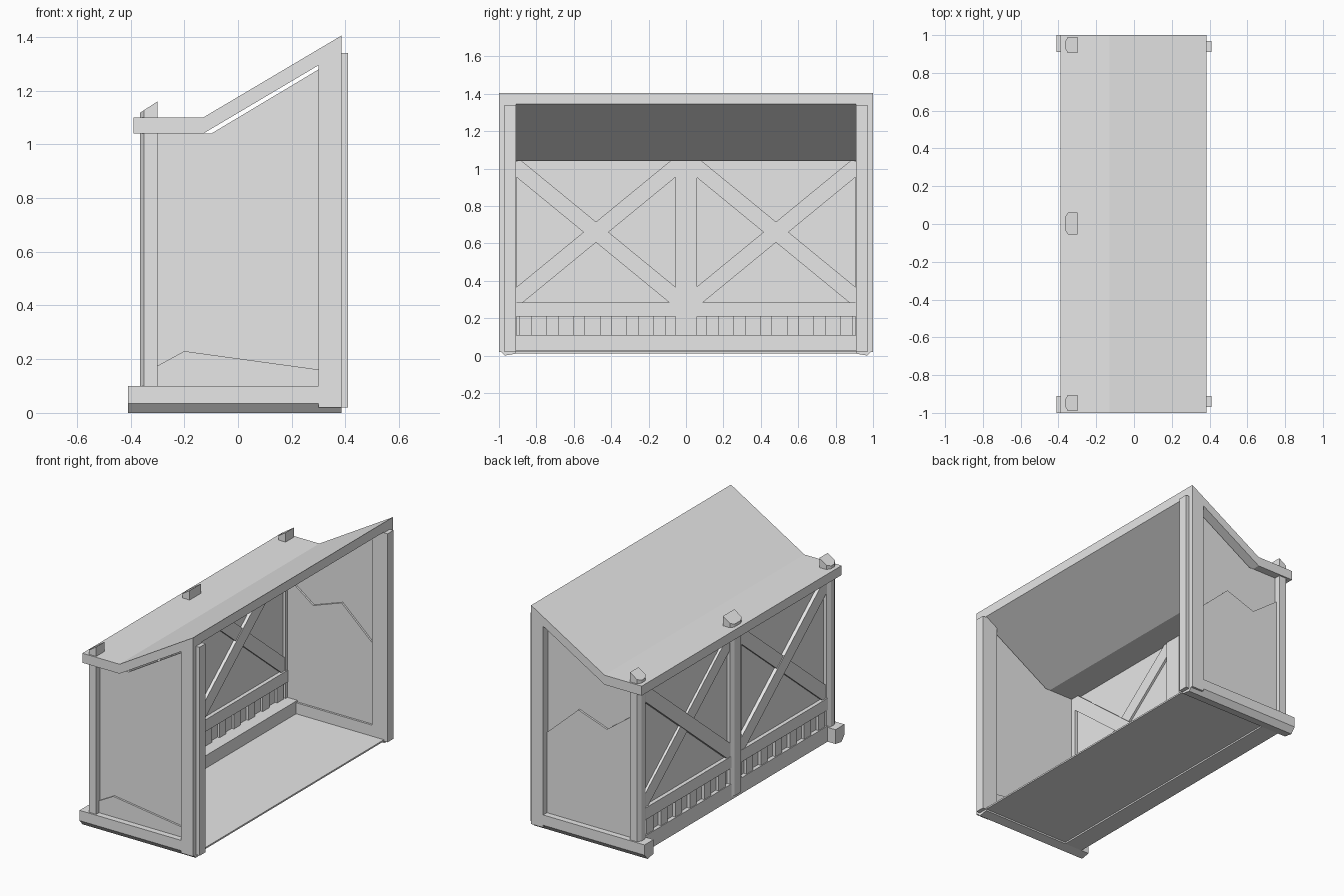
import bpy, bmesh
from math import atan2, hypot
from mathutils import Matrix, Vector

cube = bpy.data.objects.get("Cube")
if cube:
    bpy.data.objects.remove(cube, do_unlink=True)

GREY = (0.8, 0.8, 0.8, 1)
grey = bpy.data.materials.new("plain_grey")
grey.use_nodes = True
grey.diffuse_color = GREY
grey.node_tree.nodes["Principled BSDF"].inputs["Base Color"].default_value = GREY


def finish(name, bm):
    bmesh.ops.recalc_face_normals(bm, faces=bm.faces[:])
    mesh = bpy.data.meshes.new(name)
    bm.to_mesh(mesh)
    bm.free()
    mesh.materials.append(grey)
    obj = bpy.data.objects.new(name, mesh)
    bpy.context.scene.collection.objects.link(obj)
    return obj


def prism(name, points, axis, a, b, top_slope=None):
    """Extrude a 2D profile along x, y or z from a to b."""
    place = {"x": lambda p, d: (d, p[0], p[1]),
             "y": lambda p, d: (p[0], d, p[1]),
             "z": lambda p, d: (p[0], p[1], d)}[axis]
    bm = bmesh.new()
    lower = [bm.verts.new(place(p, a)) for p in points]
    upper = [bm.verts.new(place(p, b)) for p in points]
    bm.faces.new(lower)
    bm.faces.new(upper)
    n = len(points)
    for i in range(n):
        j = (i + 1) % n
        bm.faces.new((lower[i], lower[j], upper[j], upper[i]))
    if top_slope:
        for v in upper:
            v.co.z += top_slope * (v.co.x + 0.30)
    return finish(name, bm)


def box(name, x, y, z):
    return prism(name, [(x[0], y[0]), (x[1], y[0]), (x[1], y[1]), (x[0], y[1])], "z", *z)


def brace(name, start, end, x, width):
    """Slanted beam in the back wall, between two (y, z) points."""
    s, e = Vector(start), Vector(end)
    side = Vector((s.y - e.y, e.x - s.x)).normalized() * width / 2
    return prism(name, [s - side, e - side, e + side, s + side], "x", *x)


# Roof slab with a flat eave and a rising slope
prism("roof", [(-0.39, 1.04), (-0.39, 1.10), (-0.13, 1.10), (0.385, 1.405),
               (0.385, 1.345), (-0.13, 1.04)], "y", -1, 1)

# Floor
box("floor", (-0.35, 0.385), (-0.97, 0.97), (0.02, 0.03))

# Broken lower plaster edge of each end wall
cracks = {"front": [(0.31, 0.16), (-0.20, 0.23), (-0.31, 0.17)],
          "back": [(0.31, 0.60), (0.08, 0.81), (-0.12, 0.74), (-0.31, 0.88)]}

# End walls
for label, s in (("front", -1), ("back", 1)):
    prism(label + "_sill", [(s, 0.035), (s, 0.10), (s * 0.91, 0.10),
                            (s * 0.91, 0.01), (s * 0.97, 0.0)], "x", -0.41, 0.385)
    box(label + "_opening_post", (0.30, 0.385), sorted((s, s * 0.91)), (0.02, 1.30))
    prism(label + "_opening_post_head", [(0.30, 1.29), (0.385, 1.29), (0.385, 1.35), (0.30, 1.30)],
          "y", s, s * 0.91)
    box(label + "_post_board", (0.385, 0.41), sorted((s * 0.91, s * 0.97)), (0.02, 1.34))
    prism(label + "_end_panel", [(-0.33, 0.09), (0.31, 0.09), (0.31, 1.285),
                                 (-0.10, 1.04), (-0.33, 1.04)], "y", s * 0.935, s * 0.95)
    prism(label + "_lower_plaster", [(-0.31, 0.09), (0.31, 0.09)] + cracks[label],
          "y", s * 0.923, s * 0.962)

# Back wall posts with chamfered outer corners and sloping tops
for label, y0, y1 in (("front_corner", -0.99, -0.905), ("middle", -0.055, 0.06),
                      ("back_corner", 0.905, 0.99)):
    c = 0.025
    prism(label + "_post", [(-0.30, y0), (-0.30, y1), (-0.35, y1), (-0.365, y1 - c),
                            (-0.365, y0 + c), (-0.35, y0)], "z", 0.03, 1.16, 0.65)

# Back wall rails and panel
box("bottom_rail", (-0.355, -0.23), (-0.95, 0.95), (0.01, 0.11))
box("middle_rail", (-0.355, -0.295), (-0.95, 0.95), (0.21, 0.285))
box("back_panel", (-0.33, -0.32), (-0.95, 0.95), (0.10, 1.05))

# Short blocks between the rails and crossed braces, in both bays
for s in (-1, 1):
    side = "front" if s < 0 else "back"
    for i in range(6):
        y = s * (0.14 + i * 0.144)
        box(f"{side}_rail_block_{i + 1}", (-0.35, -0.305), (y - 0.033, y + 0.033), (0.10, 0.22))
    brace(side + "_falling_brace", (s * 0.92, 1.02), (s * 0.03, 0.29), (-0.352, -0.300), 0.085)
    brace(side + "_rising_brace", (s * 0.92, 0.30), (s * 0.03, 1.03), (-0.346, -0.306), 0.085)
